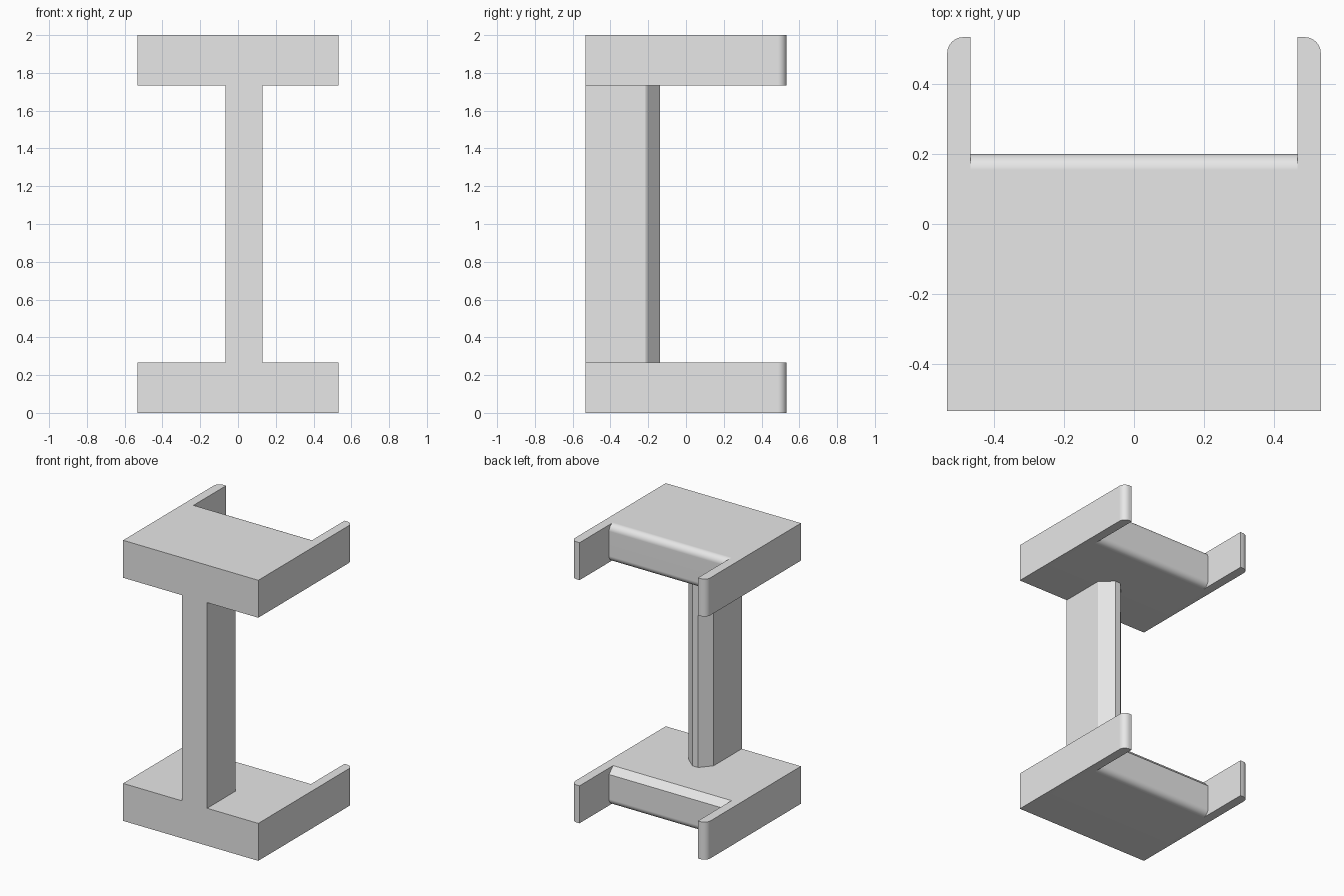
import bpy
import bmesh
from math import cos, sin, pi
from mathutils import Vector

if "Cube" in bpy.data.objects:
    bpy.data.objects.remove(bpy.data.objects["Cube"], do_unlink=True)

HALF = 0.533      # half width and depth of a plate
PLATE = 0.267     # plate thickness
INNER = 0.467     # inner face of the prongs
RECESS = 0.2      # back face between the prongs
R = 0.046         # edge rounding

grey = bpy.data.materials.new("plain grey")
grey.use_nodes = True
grey.diffuse_color = (0.8, 0.8, 0.8, 1)
grey.node_tree.nodes["Principled BSDF"].inputs["Base Color"].default_value = (0.8, 0.8, 0.8, 1)


def extrude(name, points, direction):
    """Solid made by sweeping a flat outline along a direction."""
    bm = bmesh.new()
    face = bm.faces.new([bm.verts.new(p) for p in points])
    swept = bmesh.ops.extrude_face_region(bm, geom=[face])["geom"]
    verts = [v for v in swept if isinstance(v, bmesh.types.BMVert)]
    bmesh.ops.translate(bm, verts=verts, vec=Vector(direction))
    bmesh.ops.recalc_face_normals(bm, faces=bm.faces)
    mesh = bpy.data.meshes.new(name)
    bm.to_mesh(mesh)
    bm.free()
    mesh.materials.append(grey)
    obj = bpy.data.objects.new(name, mesh)
    bpy.context.collection.objects.link(obj)
    return obj


def arc(cx, cy, start, end, steps=6):
    angles = [start + (end - start) * i / steps for i in range(steps + 1)]
    return [(cx + R * cos(a), cy + R * sin(a)) for a in angles]


def activate(obj):
    bpy.ops.object.select_all(action="DESELECT")
    obj.select_set(True)
    bpy.context.view_layer.objects.active = obj


def make_plate(name, z0, top_steps):
    z1 = z0 + PLATE
    # Square slab with rounded outer back corners
    c = HALF - R
    outline = [(-HALF, -HALF), (HALF, -HALF)] + arc(c, c, 0, pi / 2) + arc(-c, c, pi / 2, pi)
    plate = extrude(name, [(x, y, z0) for x, y in outline], (0, 0, PLATE))

    # Recess cut that leaves two prongs and a softened back edge
    cy = RECESS - R
    profile = [(1, z0 - 0.1), (cy, z0 - 0.1)]
    profile += arc(cy, z0 + R, -pi / 2, 0)
    profile += arc(cy, z1 - R, 0, pi / 2, top_steps)
    profile += [(cy, z1 + 0.1), (1, z1 + 0.1)]
    cutter = extrude("recess_cutter", [(-INNER, y, z) for y, z in profile], (2 * INNER, 0, 0))
    cutter.hide_render = True

    activate(plate)
    cut = plate.modifiers.new("recess", "BOOLEAN")
    cut.operation = "DIFFERENCE"
    cut.solver = "EXACT"
    cut.object = cutter
    bpy.ops.object.modifier_apply(modifier=cut.name)
    bpy.data.objects.remove(cutter, do_unlink=True)

    activate(plate)
    bpy.ops.object.shade_smooth_by_angle()
    plate.modifiers.new("flat_large_faces", "WEIGHTED_NORMAL").keep_sharp = True


# Plates: the lower one has a plain chamfer on its upper recess edge
make_plate("bottom_plate", 0, 1)
make_plate("top_plate", 2 - PLATE, 6)

# Column with a chamfered back, set slightly off centre
column = [(-0.067, -HALF), (0.13, -HALF), (0.13, -0.215), (0.122, -0.203),
          (0.045, -0.137), (0.0, -0.137), (-0.067, -0.215)]
extrude("column", [(x, y, PLATE) for x, y in column], (0, 0, 2 - 2 * PLATE))
